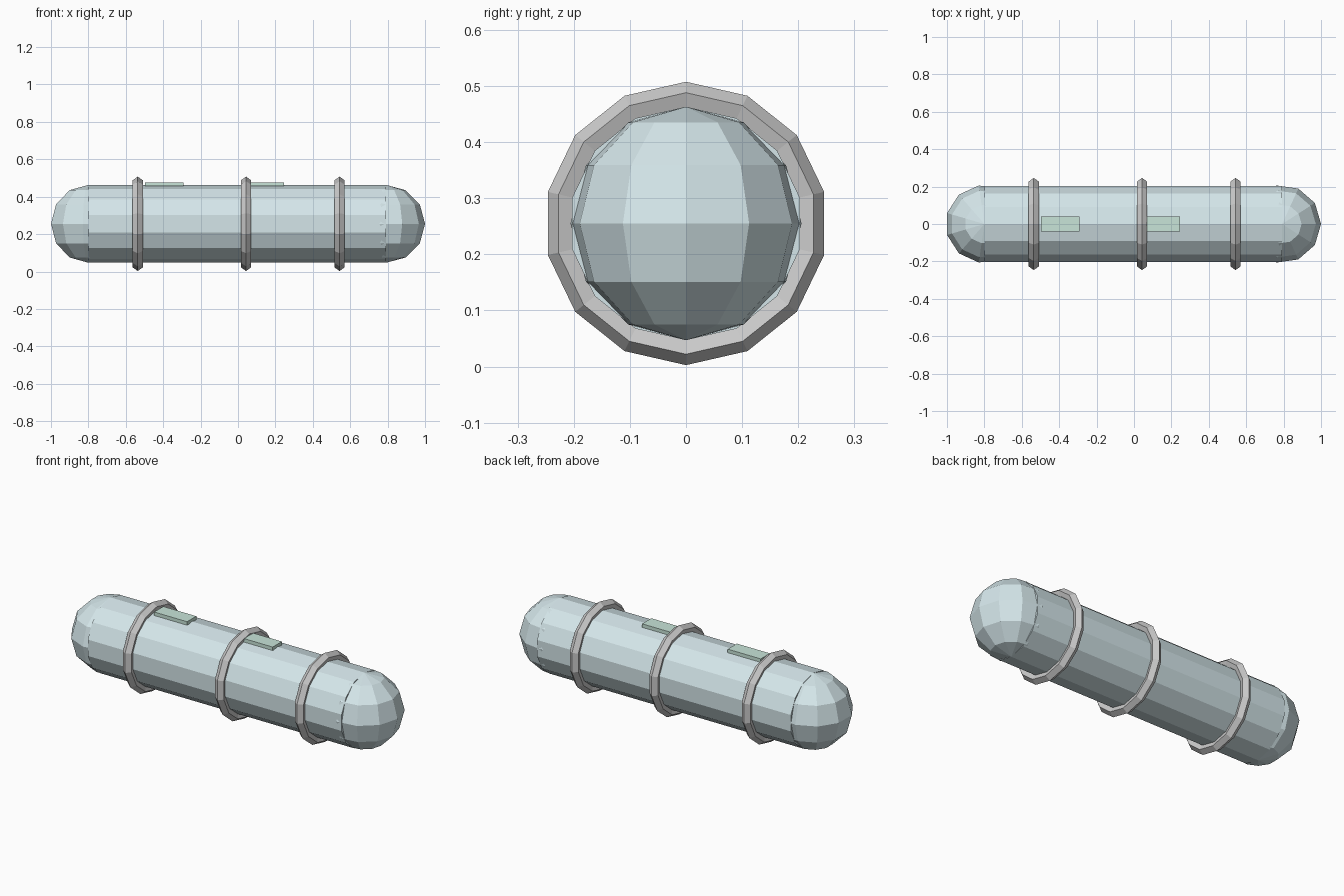
import bpy, bmesh
from math import pi, sin, cos

if "Cube" in bpy.data.objects:
    bpy.data.objects.remove(bpy.data.objects["Cube"])

AXIS_Z = 0.255   # height of the tank's centre line
R = 0.208        # tank radius


def material(name, rgb):
    m = bpy.data.materials.new(name)
    m.diffuse_color = (*rgb, 1)
    m.use_nodes = True
    m.node_tree.nodes["Principled BSDF"].inputs["Base Color"].default_value = m.diffuse_color
    return m


teal = material("teal_paint", (0.66, 0.79, 0.82))
green = material("green_paint", (0.58, 0.78, 0.69))


def finish(name, mat=None):
    ob = bpy.context.object
    ob.name = name
    if mat:
        ob.data.materials.append(mat)
    return ob


def dome(name, x):
    # Low-poly ball: six-step half circle spun in 11 steps, first vertex on +x
    bm = bmesh.new()
    pts = [bm.verts.new((R * sin(pi * i / 6), 0, R * cos(pi * i / 6))) for i in range(7)]
    edges = [bm.edges.new(p) for p in zip(pts, pts[1:])]
    bmesh.ops.spin(bm, geom=pts + edges, cent=(0, 0, 0), axis=(0, 0, 1),
                   angle=2 * pi, steps=11)
    bmesh.ops.remove_doubles(bm, verts=bm.verts[:], dist=1e-4)
    bmesh.ops.recalc_face_normals(bm, faces=bm.faces[:])
    me = bpy.data.meshes.new(name)
    bm.to_mesh(me)
    bm.free()
    me.materials.append(teal)
    ob = bpy.data.objects.new(name, me)
    ob.location = (x, 0, AXIS_Z)
    bpy.context.collection.objects.link(ob)


# Tank body: 14-sided cylinder along x with a ridge on top
bpy.ops.mesh.primitive_cylinder_add(vertices=14, radius=R, depth=1.592,
                                    location=(-0.004, 0, AXIS_Z),
                                    rotation=(pi / 2, 0, pi / 2))
finish("tank_body", teal)

# Rounded ends
dome("left_dome", -0.80)
dome("right_dome", 0.792)

# Grey bands round the tank
for i, x in enumerate((-0.536, 0.043, 0.543), 1):
    bpy.ops.mesh.primitive_torus_add(major_segments=14, minor_segments=5,
                                     major_radius=0.2243, minor_radius=0.0282,
                                     location=(x, 0, AXIS_Z), rotation=(0, pi / 2, 0))
    finish(f"band_{i}")

# Green plates along the top ridge
for i, x in enumerate((-0.394, 0.143), 1):
    bpy.ops.mesh.primitive_cube_add(size=1, location=(x, 0, 0.467))
    finish(f"top_plate_{i}", green).scale = (0.207, 0.082, 0.02)
